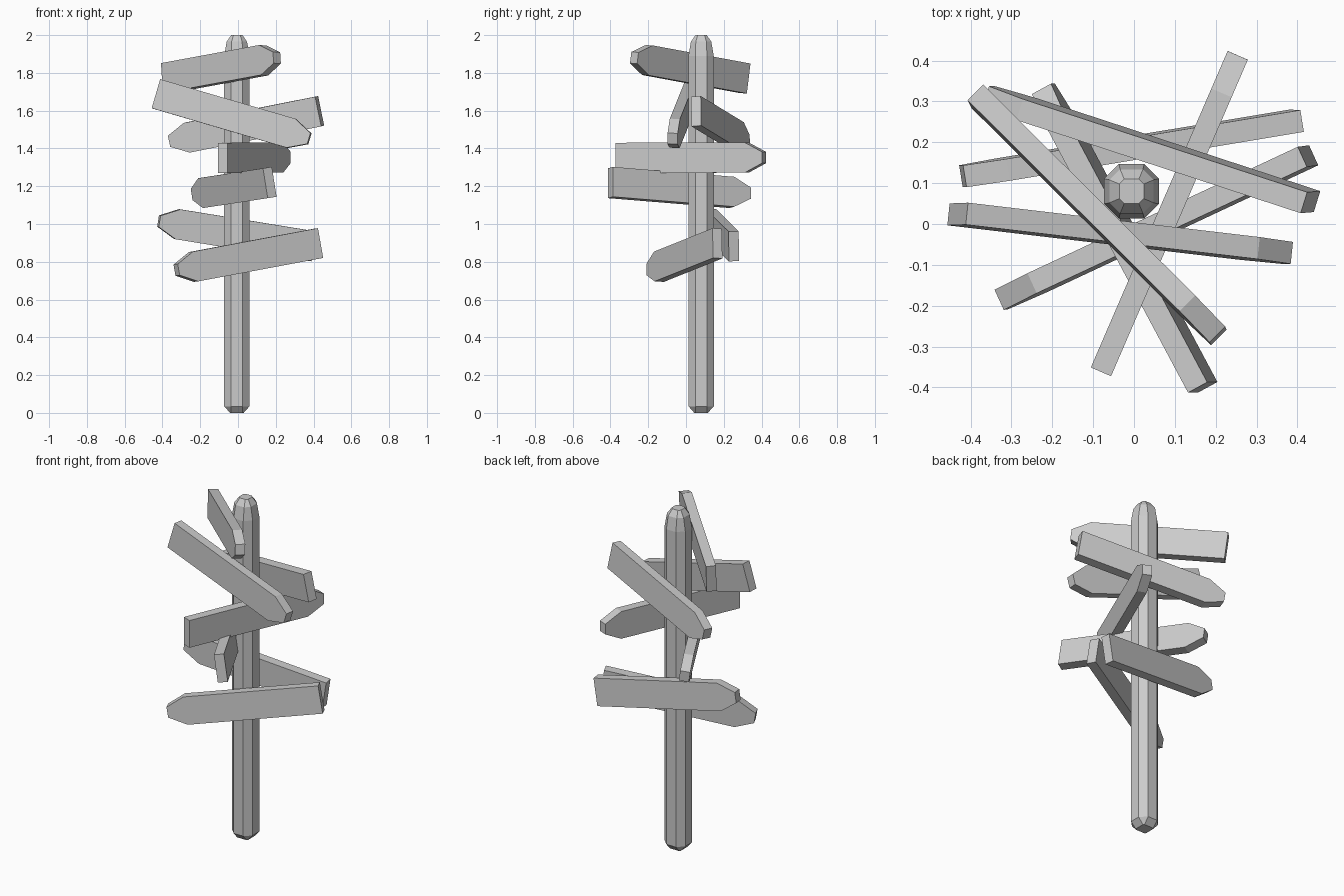
import bpy, bmesh
from math import radians, tan
from mathutils import Vector

if "Cube" in bpy.data.objects:
    bpy.data.objects.remove(bpy.data.objects["Cube"])


def make_object(name, bm):
    bmesh.ops.recalc_face_normals(bm, faces=bm.faces)
    mesh = bpy.data.meshes.new(name)
    bm.to_mesh(mesh)
    bm.free()
    bpy.context.collection.objects.link(bpy.data.objects.new(name, mesh))


def bridge(bm, a, b):
    n = len(a)
    for i in range(n):
        bm.faces.new((a[i], a[(i + 1) % n], b[(i + 1) % n], b[i]))


# Post: chamfered square section with blunted ends (z, half width, flat half width)
def post(cx, cy, rings):
    bm = bmesh.new()
    loops = []
    for z, w, f in rings:
        pts = [(w, -f), (w, f), (f, w), (-f, w), (-w, f), (-w, -f), (-f, -w), (f, -w)]
        loops.append([bm.verts.new((cx + x, cy + y, z)) for x, y in pts])
    for a, b in zip(loops, loops[1:]):
        bridge(bm, a, b)
    bm.faces.new(loops[0])
    bm.faces.new(loops[-1])
    make_object("post", bm)


post(-0.006, 0.08, [(0, 0.036, 0.030), (0.035, 0.067, 0.031), (1.89, 0.067, 0.031),
                    (1.965, 0.054, 0.028), (2.0, 0.030, 0.018)])

HEIGHT, THICK, POINT, TIP = 0.16, 0.054, 0.10, 0.06


# Board: arrow-ended plank from its square end to its tip, leaning sideways by some degrees
def board(name, square, tip, lean):
    s, t = Vector(square), Vector(tip)
    d = (t - s).normalized()
    s = s + d * (HEIGHT / 2 * abs(d.z))
    side = d.cross(Vector((0, 0, 1))).normalized()
    up = (side.cross(d) + side * tan(radians(lean))).normalized()
    side = d.cross(up)
    length = (t - s).length
    h = HEIGHT / 2
    profile = [(0, -h), (length - POINT, -h), (length, -TIP / 2),
               (length, TIP / 2), (length - POINT, h), (0, h)]
    bm = bmesh.new()
    loops = [[bm.verts.new(s + d * u + up * v + side * k) for u, v in profile]
             for k in (-THICK / 2, THICK / 2)]
    bridge(bm, *loops)
    for loop in loops:
        bm.faces.new(loop)
    make_object(name, bm)


# Boards from the top of the post down
boards = [
    ((-0.391, 0.320, 1.77), (0.206, -0.274, 1.88), -2.5),
    ((-0.453, 0.027, 1.695), (0.378, -0.071, 1.452), -2.5),
    ((0.446, 0.049, 1.60), (-0.357, 0.312, 1.44), -4.5),
    ((-0.081, -0.362, 1.35), (0.254, 0.413, 1.352), 0),
    ((0.171, -0.405, 1.22), (-0.222, 0.331, 1.16), -8),
    ((0.411, 0.255, 0.88), (-0.419, 0.117, 1.015), -2),
    ((0.438, 0.172, 0.90), (-0.325, -0.185, 0.757), 3),
]
for i, (square, tip, lean) in enumerate(boards, 1):
    board(f"arrow_board_{i}", square, tip, lean)
